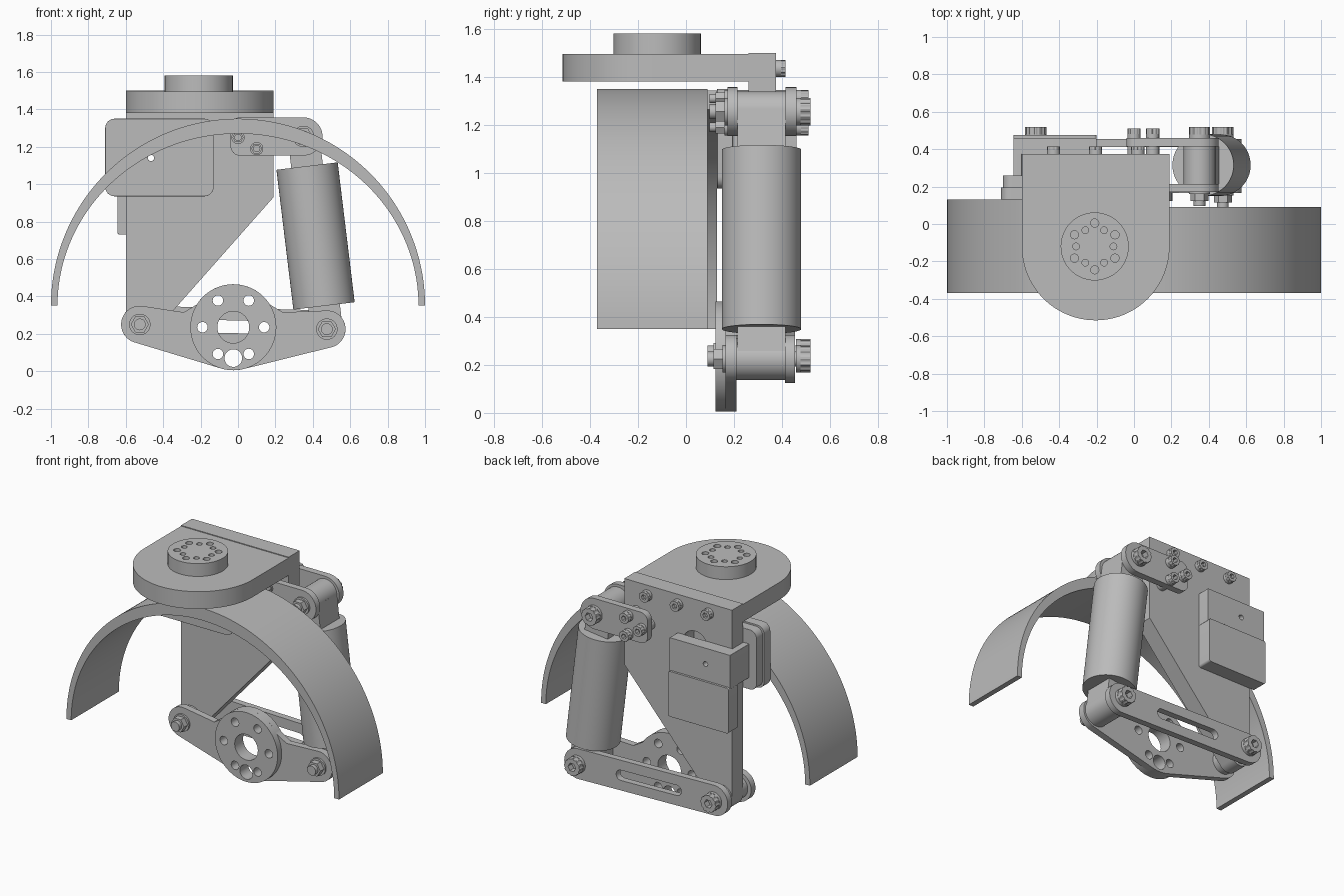
import bpy, bmesh
from math import sin, cos, pi, radians, atan2
from mathutils import Matrix, Vector

cube = bpy.data.objects.get("Cube")
if cube:
    bpy.data.objects.remove(cube, do_unlink=True)

GREY = (0.5, 0.5, 0.5, 1)
metal = bpy.data.materials.new("plain_grey")
metal.use_nodes = True
metal.diffuse_color = GREY
metal.node_tree.nodes["Principled BSDF"].inputs["Base Color"].default_value = GREY


def arc(cx, cz, r, a0=0, a1=360, n=40, rz=None):
    full = abs(a1 - a0) == 360
    steps = n if full else n + 1
    angles = [radians(a0 + (a1 - a0) * i / n) for i in range(steps)]
    return [(cx + r * cos(a), cz + (rz or r) * sin(a)) for a in angles]


def rounded(x0, x1, z0, z1, r):
    return (arc(x1 - r, z1 - r, r, 0, 90, 8) + arc(x0 + r, z1 - r, r, 90, 180, 8)
            + arc(x0 + r, z0 + r, r, 180, 270, 8) + arc(x1 - r, z0 + r, r, 270, 360, 8))


def capsule(a, b, r):
    t = atan2(b[1] - a[1], b[0] - a[0]) * 180 / pi
    return arc(*b, r, t - 90, t + 90, 20) + arc(*a, r, t + 90, t + 270, 20)


def prism(name, outline, lo, hi, holes=(), flat=False, bevel=0):
    """Extrude an outline with holes along y, or along z when flat."""
    curve = bpy.data.curves.new(name, 'CURVE')
    curve.dimensions = '2D'
    curve.fill_mode = 'BOTH'
    curve.extrude = (hi - lo) / 2
    for loop in [outline, *holes]:
        spline = curve.splines.new('POLY')
        spline.points.add(len(loop) - 1)
        for point, (u, v) in zip(spline.points, loop):
            point.co = (u, v, 0, 1)
        spline.use_cyclic_u = True
    temp = bpy.data.objects.new("temp", curve)
    mesh = bpy.data.meshes.new_from_object(temp)
    bpy.data.objects.remove(temp)
    mid = (lo + hi) / 2
    if flat:
        mesh.transform(Matrix.Translation((0, 0, mid)))
    else:
        mesh.transform(Matrix.Translation((0, mid, 0)) @ Matrix.Rotation(pi / 2, 4, 'X'))
    bm = bmesh.new()
    bm.from_mesh(mesh)
    bmesh.ops.remove_doubles(bm, verts=bm.verts, dist=0.0001)
    bmesh.ops.recalc_face_normals(bm, faces=bm.faces)
    bm.to_mesh(mesh)
    bm.free()
    mesh.shade_smooth()
    mesh.set_sharp_from_angle(angle=radians(30))
    mesh.materials.clear()
    mesh.materials.append(metal)
    obj = bpy.data.objects.new(name, mesh)
    bpy.context.collection.objects.link(obj)
    if bevel:
        mod = obj.modifiers.new("soft_edges", 'BEVEL')
        mod.width, mod.segments = bevel, 3
    return obj


def disc(name, x, z, r, lo, hi, holes=(), n=40):
    return prism(name, arc(x, z, r, n=n), lo, hi, holes)


def bolt(name, x, z, r, seat, head, front=None):
    """Knurled socket head at the back, optional shaft and hex nut in front."""
    teeth = [(x + k * cos(a), z + k * sin(a)) for i in range(48)
             for a in [2 * pi * i / 48] for k in [r if i % 4 < 2 else r * 0.93]]
    disc(name + "_head_base", x, z, r, seat, seat + 0.02)
    prism(name + "_head", teeth, seat + 0.02, head, [arc(x, z, r * 0.5, n=6)])
    if front is not None:
        disc(name + "_shaft", x, z, r * 0.55, front - 0.075, seat, n=20)
        disc(name + "_washer", x, z, r, front - 0.012, front)
        disc(name + "_nut", x, z, r * 0.85, front - 0.05, front - 0.01, n=6)


LEFT, RIGHT, TOP = (-0.525, 0.25), (0.475, 0.225), (0.35, 1.255)

# Arched fender, thicker at the crown, with a deeper right side
for name, a0, a1, back in (("fender_left", 0, 97, 0.09), ("fender_right", 97, 180, 0.13)):
    prism(name, arc(0, 0.35, 1, a0, a1, 64) + arc(0, 0.35, 0.965, a1, a0, 64, rz=0.92),
          -0.37, back)

# Upright plate with pass-through hole
plate = ([(-0.6, 1.5), (0.19, 1.5), (0.19, 0.93)]
         + arc(-0.525, 0.235, 0.075, -42, -180, 16))
pin_hole = arc(-0.465, 1.14, 0.017, n=16)
prism("upright_plate", plate, 0.26, 0.375, [arc(-0.33, 1.2, 0.09), pin_hole])

# Top mount and drilled turntable
cap = [(0.19, 0.26), (-0.6, 0.26)] + arc(-0.205, -0.12, 0.395, 180, 360, 48)
prism("top_mount", cap, 1.38, 1.495, flat=True)
drill = [arc(-0.21 + r * cos(a), -0.12 + r * sin(a), s, n=16)
         for r, s, off in ((0.125, 0.022, 30), (0.1, 0.018, 0))
         for a in [radians(off + 60 * i) for i in range(6)]]
prism("turntable", arc(-0.21, -0.12, 0.182, n=56), 1.495, 1.58, drill, flat=True)
for x in (-0.43, -0.205, 0.02):
    bolt("top_bolt", x, 1.435, 0.035, 0.375, 0.415)

# Fender backing pads and rear clamp with its box
prism("fender_pad", rounded(-0.71, -0.13, 0.935, 1.35, 0.05), 0.13, 0.195, [pin_hole], bevel=0.006)
prism("pad_backing", rounded(-0.7, -0.14, 0.945, 1.34, 0.05), 0.195, 0.26, [pin_hole], bevel=0.006)
prism("rear_clamp", rounded(-0.645, -0.2, 1.02, 1.245, 0.004), 0.375, 0.46, [pin_hole])
prism("clamp_side", rounded(-0.645, -0.6, 1.02, 1.245, 0.004), 0.26, 0.375)
prism("rear_box", rounded(-0.645, -0.2, 0.73, 1.03, 0.015), 0.375, 0.475, bevel=0.008)

# Rocker arm with drilled hub
HX, HZ = -0.025, 0.235
hub_holes = [arc(HX, HZ, 0.085), arc(HX, 0.07, 0.047)]
hub_holes += [arc(HX + 0.165 * cos(a), HZ + 0.165 * sin(a), 0.028, n=20)
              for a in [radians(60 * i) for i in range(6)]]
rocker = (arc(*LEFT, 0.1, 85, 252, 20) + arc(HX, HZ, 0.23, 252, 284, 12)
          + arc(*RIGHT, 0.1, -76, 85, 20) + [(0.24, 0.315)]
          + arc(HX, HZ, 0.23, 32, 148, 30) + [(-0.29, 0.315)])
prism("rocker_arm", rocker, 0.165, 0.21, hub_holes)
prism("rocker_hub", arc(HX, HZ, 0.23, n=64), 0.122, 0.165, hub_holes)

# Slotted lower link
prism("lower_link", capsule(LEFT, RIGHT, 0.1), 0.412, 0.455,
      [capsule((-0.25, 0.243), (0.16, 0.233), 0.034)])

# Upper bracket pair
bracket = (arc(*TOP, 0.102, -90, 90, 24) + arc(0.01, 1.307, 0.05, 90, 180, 8)
           + arc(0.01, 1.203, 0.05, 180, 270, 8))
prism("upper_bracket_front", bracket, 0.172, 0.215)
prism("upper_bracket_back", bracket, 0.415, 0.46)
for x, z in ((0, 1.25), (0.1, 1.31), (0.1, 1.19)):
    disc("bracket_spacer", x, z, 0.035, 0.215, 0.415)
    bolt("bracket_bolt", x, z, 0.035, 0.46, 0.51, 0.172)

# Damper with an eye at each end
tilt = atan2(TOP[0] - RIGHT[0], TOP[1] - RIGHT[1])
axis = Vector((sin(tilt), 0, cos(tilt)))
pivot = Vector((RIGHT[0], 0.315, RIGHT[1]))
pose = Matrix.Translation(pivot) @ Matrix.Rotation(tilt, 4, 'Y')
body = prism("damper_body", arc(0, 0, 0.165, n=64), 0.125, 0.878, flat=True)
body.data.transform(pose)
for name, lo, hi in (("lower_neck", 0, 0.2), ("upper_neck", 0.8, 1.037)):
    neck = prism(name, [(-0.085, -0.1), (0.085, -0.1), (0.085, 0.1), (-0.085, 0.1)],
                 lo, hi, flat=True)
    neck.data.transform(pose)
disc("lower_eye", *RIGHT, 0.088, 0.21, 0.412)
disc("upper_eye", *TOP, 0.085, 0.215, 0.415)

# Pivot bushings and bolts
disc("pivot_bushing", *LEFT, 0.075, 0.21, 0.412)
for name, (x, z), front in (("left_pivot", LEFT, 0.165), ("right_pivot", RIGHT, 0.165),
                            ("top_pivot", TOP, 0.172)):
    bolt(name, x, z, 0.057, 0.458, 0.518, front)
